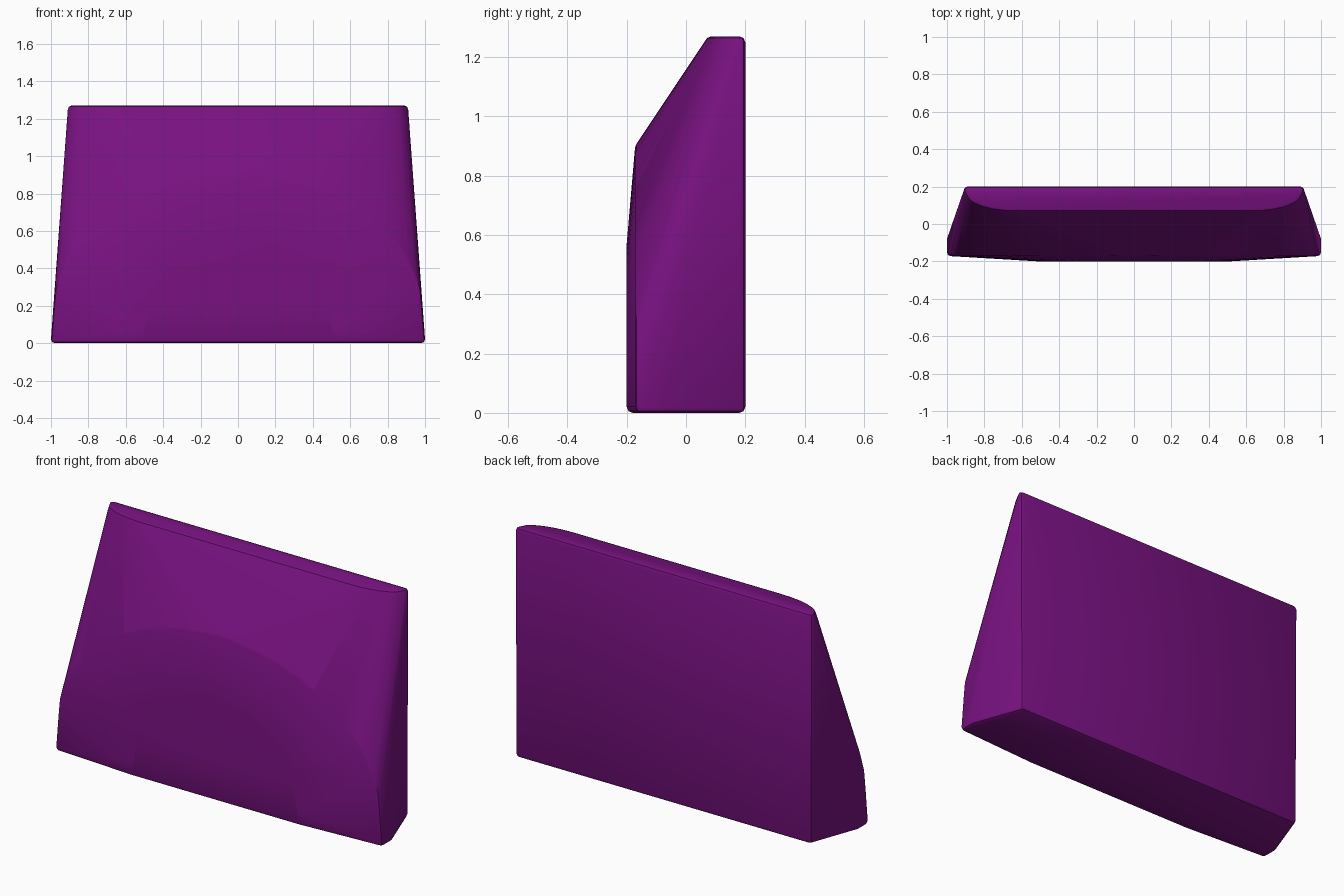
import bpy, bmesh, math
from mathutils import Vector

if "Cube" in bpy.data.objects:
    bpy.data.objects.remove(bpy.data.objects["Cube"])

R = 0.02          # edge rounding radius
pts = []          # outer corner points (right half; mirrored below)

# rectangular back plate
pts += [(0.91, 0.2, 1.27), (0.905, 0.2, 0.0)]
# widest foot corners
pts += [(1.0, -0.08, 0.0), (1.0, -0.172, 0.0)]
# big arch across the front, and smaller raised arch in front of it
N = 12
for i in range(N + 1):
    a = math.pi / 2 * i / N
    pts.append((0.986 * math.cos(a), -0.172, 0.2 + 0.695 * math.sin(a)))
    pts.append((0.53 * math.cos(a), -0.2, 0.57 * math.sin(a)))
# rounded front corners of the top ledge
for i in range(7):
    a = math.pi / 2 * i / 6
    pts.append((0.65 + 0.25 * math.cos(a), 0.165 - 0.08 * math.sin(a), 1.27))

# small ball inside each corner; the hull of all balls has rounded edges
ball = [Vector((math.cos(u) * math.cos(v), math.sin(u) * math.cos(v), math.sin(v)))
        for v in (-math.pi / 2, -math.pi / 4, 0, math.pi / 4, math.pi / 2)
        for u in [math.pi / 4 * k for k in range(8)]]
bm = bmesh.new()
for x, y, z in pts:
    c = Vector((max(x - R, 0), min(max(y, -0.2 + R), 0.2 - R), min(max(z, R), 1.27 - R)))
    if -0.18 < y < -0.1:
        c.y = y + R
    for s in (1, -1):
        for d in ball:
            p = c + d * R
            bm.verts.new((p.x * s, p.y, p.z))
bmesh.ops.remove_doubles(bm, verts=bm.verts, dist=0.0005)
res = bmesh.ops.convex_hull(bm, input=bm.verts)
junk = {g for g in res["geom_interior"] + res["geom_unused"] if isinstance(g, bmesh.types.BMVert)}
bmesh.ops.delete(bm, geom=list(junk), context='VERTS')
bmesh.ops.dissolve_limit(bm, angle_limit=0.01, verts=bm.verts, edges=bm.edges)
bmesh.ops.recalc_face_normals(bm, faces=bm.faces)

me = bpy.data.meshes.new("wedge_body")
bm.to_mesh(me)
bm.free()
body = bpy.data.objects.new("wedge_body", me)
bpy.context.collection.objects.link(body)

mat = bpy.data.materials.new("purple")
mat.diffuse_color = (0.19, 0.006, 0.22, 1)
mat.use_nodes = True
mat.node_tree.nodes["Principled BSDF"].inputs["Base Color"].default_value = mat.diffuse_color
me.materials.append(mat)

bpy.context.view_layer.objects.active = body
body.select_set(True)
bpy.ops.object.shade_smooth_by_angle(angle=math.radians(30))
